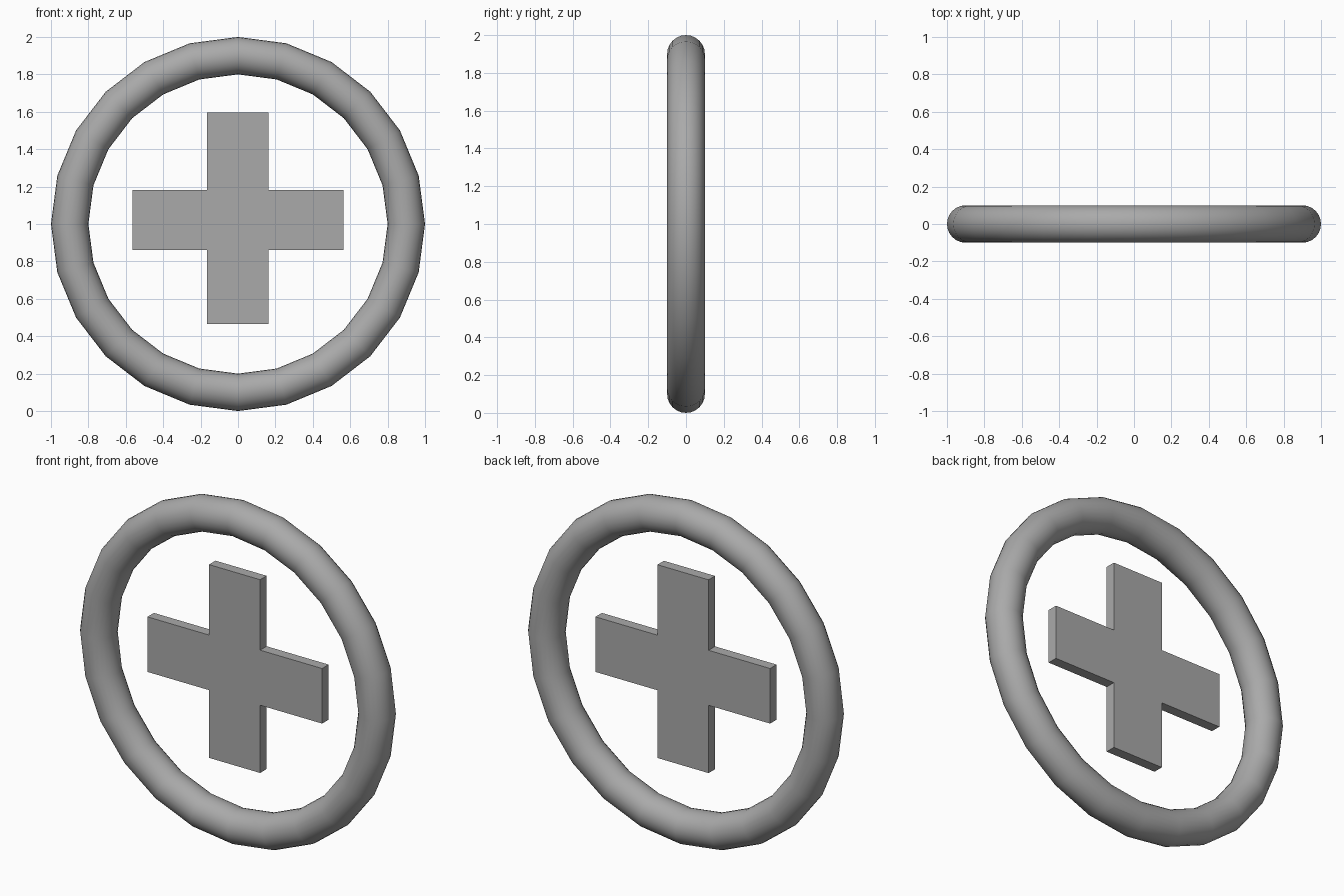
import bpy, bmesh, math

if "Cube" in bpy.data.objects:
    bpy.data.objects.remove(bpy.data.objects["Cube"])

grey = bpy.data.materials.new("plain_grey")
grey.diffuse_color = (0.4, 0.4, 0.4, 1)
grey.use_nodes = True
grey.node_tree.nodes["Principled BSDF"].inputs["Base Color"].default_value = grey.diffuse_color

def finish(name, bm):
    bmesh.ops.recalc_face_normals(bm, faces=bm.faces)
    mesh = bpy.data.meshes.new(name)
    bm.to_mesh(mesh)
    bm.free()
    mesh.materials.append(grey)
    obj = bpy.data.objects.new(name, mesh)
    bpy.context.collection.objects.link(obj)
    return obj

# Outer ring: circular tube swept in 24 straight segments
SEGMENTS, SIDES, MAJOR, MINOR = 24, 24, 0.9, 0.1
bm = bmesh.new()
loops = []
for i in range(SEGMENTS):
    a = 2 * math.pi * i / SEGMENTS
    loop = []
    for j in range(SIDES):
        b = 2 * math.pi * j / SIDES
        r = MAJOR + MINOR * math.cos(b)
        loop.append(bm.verts.new((r * math.cos(a), MINOR * math.sin(b), 1 + r * math.sin(a))))
    loops.append(loop)
for i in range(SEGMENTS):
    p, q = loops[i], loops[(i + 1) % SEGMENTS]
    for j in range(SIDES):
        k = (j + 1) % SIDES
        bm.faces.new((p[j], q[j], q[k], p[k]))
ring = finish("outer_ring", bm)
for poly in ring.data.polygons:
    poly.use_smooth = True

# Floating cross: one flat outline extruded through its thickness
L, R = -0.167, 0.164        # upright sides
W = 0.565                   # arm reach
Z0, Z1, Z2, Z3 = 0.465, 0.861, 1.183, 1.595
DEPTH = 0.06
outline = [(L, Z0), (R, Z0), (R, Z1), (W, Z1), (W, Z2), (R, Z2),
           (R, Z3), (L, Z3), (L, Z2), (-W, Z2), (-W, Z1), (L, Z1)]
bm = bmesh.new()
face = bm.faces.new([bm.verts.new((x, -DEPTH / 2, z)) for x, z in outline])
extruded = bmesh.ops.extrude_face_region(bm, geom=[face], use_keep_orig=True)
bmesh.ops.translate(bm, vec=(0, DEPTH, 0),
                    verts=[g for g in extruded["geom"] if isinstance(g, bmesh.types.BMVert)])
finish("cross", bm)
